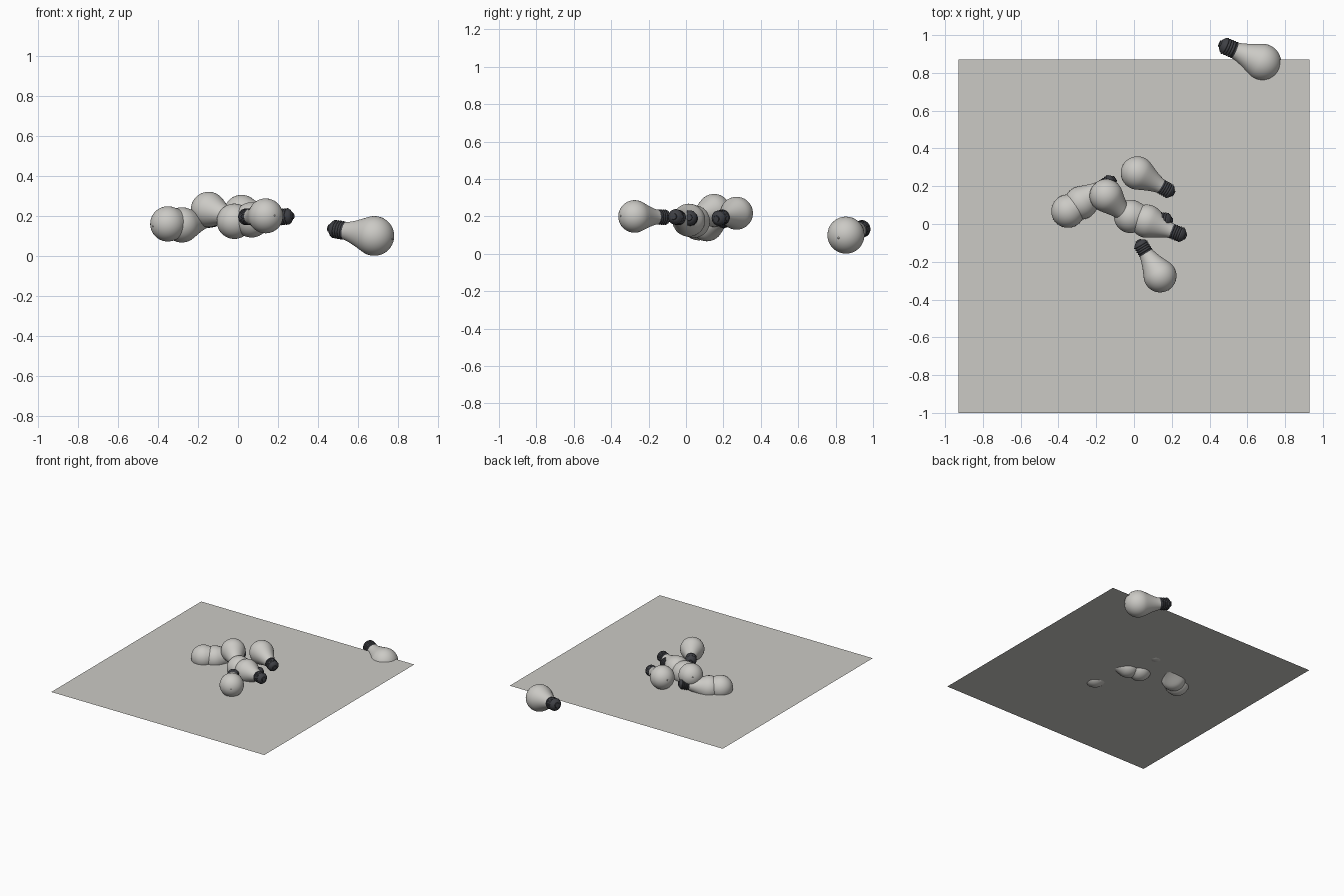
import bpy, bmesh, math
from mathutils import Vector

if "Cube" in bpy.data.objects:
    bpy.data.objects.remove(bpy.data.objects["Cube"])


def material(name, rgb):
    m = bpy.data.materials.new(name)
    m.diffuse_color = (*rgb, 1)
    m.use_nodes = True
    m.node_tree.nodes["Principled BSDF"].inputs["Base Color"].default_value = m.diffuse_color
    return m


warm_white = material("warm_white", (0.60, 0.59, 0.56))
dark_metal = material("dark_metal", (0.05, 0.052, 0.06))

SEG = 40


def lathe(name, profile, mat, centre, base_end, size):
    """Spin (radius, height) points round z, then aim z from centre to base_end."""
    bm = bmesh.new()
    rings = []
    for r, h in profile:
        if r == 0:
            rings.append([bm.verts.new((0, 0, h * size))])
        else:
            rings.append([bm.verts.new((r * size * math.cos(a), r * size * math.sin(a), h * size))
                          for a in (2 * math.pi * i / SEG for i in range(SEG))])
    for low, high in zip(rings, rings[1:]):
        for i in range(SEG):
            j = (i + 1) % SEG
            quad = [low[i % len(low)], low[j % len(low)], high[j % len(high)], high[i % len(high)]]
            bm.faces.new(list(dict.fromkeys(quad)))
    bmesh.ops.recalc_face_normals(bm, faces=bm.faces)
    mesh = bpy.data.meshes.new(name)
    bm.to_mesh(mesh)
    bm.free()
    mesh.materials.append(mat)
    ob = bpy.data.objects.new(name, mesh)
    bpy.context.collection.objects.link(ob)
    ob.location = centre
    ob.rotation_mode = 'QUATERNION'
    ob.rotation_quaternion = (Vector(base_end) - Vector(centre)).to_track_quat('Z', 'Y')
    bpy.ops.object.select_all(action='DESELECT')
    ob.select_set(True)
    bpy.context.view_layer.objects.active = ob
    bpy.ops.object.shade_smooth_by_angle(angle=math.radians(50))


# Glass envelope: small tip pip, round head, neck tapering to the cap
glass = [(0, -1.03), (0.035, -1.02), (0.05, -0.995)]
glass += [(math.cos(math.radians(a)), math.sin(math.radians(a))) for a in range(-84, 19, 6)]
glass += [(0.89, 0.46), (0.80, 0.66), (0.70, 0.88), (0.61, 1.10),
          (0.53, 1.32), (0.47, 1.52), (0.44, 1.68), (0, 1.68)]

# Screw cap: collar, rounded threads, shoulder and end contact
cap = [(0, 1.62), (0.45, 1.62), (0.46, 1.72)]
for n in range(4):
    h = 1.74 + n * 0.14
    cap += [(0.41, h), (0.455, h + 0.035), (0.47, h + 0.07), (0.455, h + 0.105)]
cap += [(0.41, 2.30), (0.40, 2.34), (0.24, 2.47), (0.20, 2.48), (0.18, 2.55), (0, 2.57)]

# Bulbs: head centre, point on the cap end, head radius
bulbs = [
    ((0.68, 0.855, 0.10), (0.45, 0.957, 0.14), 0.099),
    ((0.138, -0.275, 0.20), (0.03, -0.10, 0.195), 0.087),
    ((0.018, 0.270, 0.217), (0.215, 0.158, 0.185), 0.088),
    ((-0.147, 0.150, 0.232), (0.0, 0.0, 0.18), 0.088),
    ((-0.350, 0.068, 0.160), (-0.16, 0.18, 0.19), 0.088),
    ((-0.280, 0.112, 0.155), (-0.10, 0.24, 0.19), 0.088),
    ((-0.018, 0.040, 0.173), (0.21, 0.015, 0.195), 0.088),
    ((0.068, 0.015, 0.180), (0.275, -0.067, 0.20), 0.088),
]
for i, (centre, base_end, size) in enumerate(bulbs, 1):
    lathe(f"bulb_glass_{i}", glass, warm_white, centre, base_end, size)
    lathe(f"bulb_cap_{i}", cap, dark_metal, centre, base_end, size)

# Flat sheet the bulbs rest in
bpy.ops.mesh.primitive_plane_add(size=1, location=(0, -0.065, 0.135))
sheet = bpy.context.object
sheet.name = "ground_sheet"
sheet.scale = (1.86, 1.87, 1)
sheet.data.materials.append(warm_white)
